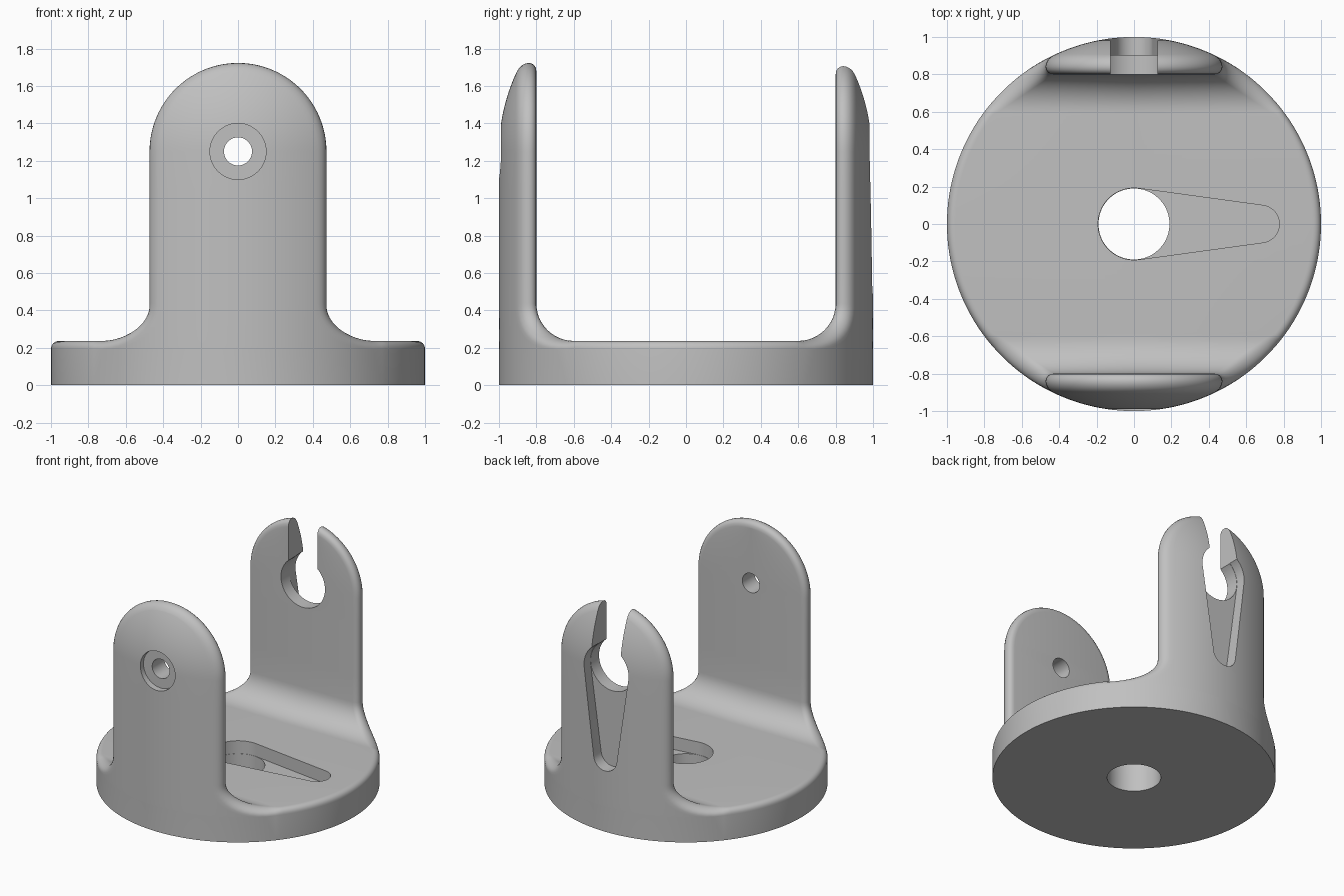
import bpy, bmesh
from math import sin, cos, acos, asin, pi, sqrt
from mathutils import Vector, Matrix

cube = bpy.data.objects.get("Cube")
if cube:
    bpy.data.objects.remove(cube, do_unlink=True)

PIVOT = 1.25      # height of the arm holes and of the domed shell centre
HALF = 0.473      # half width of an arm
FLOOR = 0.237     # top of the base disc
INNER = 0.8       # inner face of the arms
FILLET = 0.2      # fillet between floor and arm
EDGE = 0.045      # rounding of the rim
ROW = 16          # columns on half an arm


def shell_y(x, z):
    dome = max(0, z - PIVOT)
    return -sqrt(max(0, 1 - x * x - dome * dome))


def section(x, z, n, inner, pull, blend):
    """Rounded rim from the inner sheet to the outer shell."""
    nx, nz = n
    size = 0.06 + (0.0276 - 0.06) * blend
    ox, oz = x - EDGE * nx, z - EDGE * nz
    oy = shell_y(ox, oz)
    slope = (ox * nx + max(0, oz - PIVOT) * nz) / max(0.1, -oy)
    a, d = Vector(inner), Vector((ox, oy, oz))
    b = a + Vector(pull) * size
    c = d + Vector((nx, slope, nz)) * size
    points = [Vector((0, a.y, a.z))]
    for k in range(9):
        t = k / 8
        s = 1 - t
        points.append(a * s**3 + b * 3 * s * s * t + c * 3 * s * t * t + d * t**3)
    return points


def arm_sections():
    rows = []

    def add(x, z, nx, nz):
        inner = (x - EDGE * nx, -INNER, z - EDGE * nz)
        rows.append(section(x, z, (nx, nz), inner, (nx, 0, nz), 0))

    # round top, then straight side
    for k in range(25):
        a = pi / 2 * (1 - k / 24)
        add(HALF * cos(a), PIVOT + HALF * sin(a), cos(a), sin(a))
    low = FLOOR + FILLET
    for k in range(1, 5):
        add(HALF, PIVOT + (low - PIVOT) * k / 4, 1, 0)
    # sweep from the arm side out to the base rim
    for k in range(1, 13):
        u = k / 12
        a, turn = u * pi / 2, 0.69 * u
        x = 0.77 - (0.77 - HALF) * cos(a)
        z = low - FILLET * sin(a)
        inner = (x - EDGE, FILLET - INNER - FILLET * cos(a), z)
        pull = (cos(turn), -sin(turn) * sin(a), sin(turn) * cos(a))
        rows.append(section(x, z, (cos(a), sin(a)), inner, pull, u))
    # outer shell columns back to the middle of the arm
    for row in rows:
        end = row[-1].copy()
        for k in range(1, ROW + 1):
            x = end.x * (1 - k / ROW)
            row.append(Vector((x, shell_y(x, end.z), end.z)))
    return rows


def base_sections():
    rows = []
    start = asin(0.77)
    for k in range(1, 25):
        a = start + (pi / 2 - start) * k / 24
        x, y = sin(a), -cos(a)
        inner = (x * (1 - EDGE), y * (1 - EDGE), FLOOR)
        rows.append(section(x, FLOOR, (0, 1), inner, (x, y, 0), 1))
    return rows


def build_body():
    bm = bmesh.new()
    arm = [[bm.verts.new(p) for p in row] for row in arm_sections()]
    base = [[bm.verts.new(p) for p in row] for row in base_sections()]

    def bridge(r, s):
        for i in range(min(len(r), len(s)) - 1):
            bm.faces.new((r[i], r[i + 1], s[i + 1], s[i]))

    rows = arm + base
    for r, s in zip(rows, rows[1:]):
        bridge(r, s)
    # outer wall down to the ground, and the underside
    upper = arm[-1][:8:-1] + [row[-1] for row in base]
    lower = [bm.verts.new((v.co.x, v.co.y, 0)) for v in upper]
    bridge(upper, lower)
    bm.faces.new(lower + [bm.verts.new((0, 0, 0))])
    # mirror the quarter across both axes
    for scale in ((-1, 1, 1), (1, -1, 1)):
        copy = bmesh.ops.duplicate(bm, geom=bm.verts[:] + bm.edges[:] + bm.faces[:])
        verts = [g for g in copy["geom"] if isinstance(g, bmesh.types.BMVert)]
        bmesh.ops.scale(bm, vec=scale, verts=verts)
    bmesh.ops.remove_doubles(bm, verts=bm.verts[:], dist=0.0001)
    bmesh.ops.recalc_face_normals(bm, faces=bm.faces[:])
    return finish(bm, "bracket_body")


def finish(bm, name):
    mesh = bpy.data.meshes.new(name)
    bm.to_mesh(mesh)
    bm.free()
    obj = bpy.data.objects.new(name, mesh)
    bpy.context.collection.objects.link(obj)
    return obj


def prism(name, outline, start, end, matrix):
    """Outline in local xy, extruded along local z from start to end."""
    bm = bmesh.new()
    face = bm.faces.new([bm.verts.new((x, y, start)) for x, y in outline])
    new = bmesh.ops.extrude_face_region(bm, geom=[face])["geom"]
    verts = [g for g in new if isinstance(g, bmesh.types.BMVert)]
    bmesh.ops.translate(bm, verts=verts, vec=(0, 0, end - start))
    bmesh.ops.transform(bm, matrix=matrix, verts=bm.verts[:])
    bmesh.ops.recalc_face_normals(bm, faces=bm.faces[:])
    obj = finish(bm, name)
    obj.hide_render = True
    return obj


def circle(r, count=64):
    return [(r * cos(2 * pi * (k + 0.5) / count), r * sin(2 * pi * (k + 0.5) / count))
            for k in range(count)]


def teardrop(big, small, length):
    b = acos((big - small) / length)
    head = [b + (2 * pi - 2 * b) * k / 48 for k in range(49)]
    tip = [-b + 2 * b * k / 24 for k in range(25)]
    return ([(big * cos(a), big * sin(a)) for a in head]
            + [(length + small * cos(a), small * sin(a)) for a in tip])


body = build_body()

# cutters: upright for the floor, facing along y at pivot height for the arms
upright = Matrix.Identity(4)
across = Matrix.Translation((0, 0, PIVOT)) @ Matrix(
    ((0, -1, 0), (0, 0, 1), (-1, 0, 0))).to_4x4()
pocket = teardrop(0.192, 0.1, 0.677)
slot = [(0.01, -0.125), (0.01, 0.125), (-0.7, 0.125), (-0.7, -0.125)]
cutters = [
    prism("floor_hole", circle(0.19), -0.1, 0.5, upright),
    prism("floor_pocket", pocket, 0.137, 0.5, upright),
    prism("front_hole", circle(0.075), -1.2, -0.6, across),
    prism("front_counterbore", circle(0.15), -1.2, -0.95, across),
    prism("back_hole", circle(0.19), 0.6, 1.15, across),
    prism("back_slot", slot, 0.65, 1.17, across),
    prism("back_pocket", pocket, 0.903, 1.2, across),
]

bpy.ops.object.select_all(action="DESELECT")
body.select_set(True)
bpy.context.view_layer.objects.active = body
for cutter in cutters:
    mod = body.modifiers.new(cutter.name, "BOOLEAN")
    mod.operation = "DIFFERENCE"
    mod.solver = "EXACT"
    mod.object = cutter
    bpy.ops.object.modifier_apply(modifier=mod.name)
    bpy.data.objects.remove(cutter, do_unlink=True)

# single grey material
grey = bpy.data.materials.new("plain_grey")
grey.use_nodes = True
grey.diffuse_color = (0.53, 0.53, 0.53, 1)
grey.node_tree.nodes["Principled BSDF"].inputs["Base Color"].default_value = (0.53, 0.53, 0.53, 1)
body.data.materials.clear()
body.data.materials.append(grey)
bpy.ops.object.shade_smooth_by_angle(angle=pi / 6)
